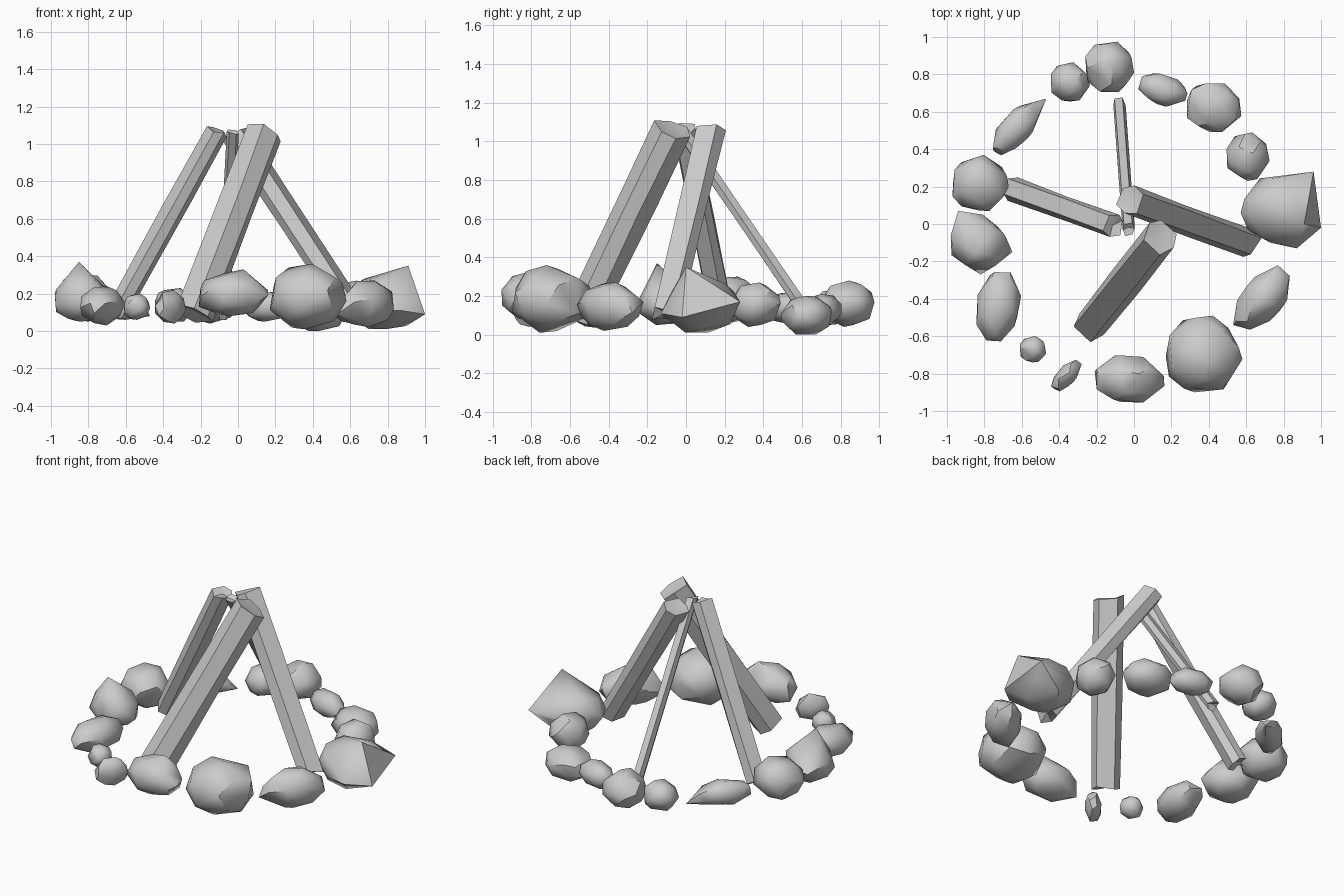
import bpy, bmesh, math, random
from mathutils import Vector

if "Cube" in bpy.data.objects:
    bpy.data.objects.remove(bpy.data.objects["Cube"])

random.seed(4)


def finish(name, bm, angle):
    bmesh.ops.recalc_face_normals(bm, faces=bm.faces[:])
    me = bpy.data.meshes.new(name)
    bm.to_mesh(me)
    bm.free()
    ob = bpy.data.objects.new(name, me)
    bpy.context.collection.objects.link(ob)
    bpy.ops.object.select_all(action='DESELECT')
    ob.select_set(True)
    bpy.context.view_layer.objects.active = ob
    bpy.ops.object.shade_smooth_by_angle(angle=math.radians(angle))


def stone(name, x, y, length, width, z0, z1, turn, corners=(), n=24):
    """Convex rock: jittered points on a sphere, fitted to its box, plus jutting corners."""
    pts = []
    for i in range(n):
        z = 1 - 2 * (i + 0.5) / n
        r, a = math.sqrt(1 - z * z), i * 2.39996
        p = Vector((r * math.cos(a), r * math.sin(a), z))
        p += Vector([random.uniform(-0.16, 0.16) for _ in range(3)])
        pts.append(p.normalized())
    lo = [min(p[k] for p in pts) for k in range(3)]
    hi = [max(p[k] for p in pts) for k in range(3)]
    size = (length, width, z1 - z0)
    c, s = math.cos(math.radians(turn)), math.sin(math.radians(turn))
    bm = bmesh.new()
    for p in pts:
        u, v, w = [((p[k] - lo[k]) / (hi[k] - lo[k]) - 0.5) * size[k] for k in range(3)]
        bm.verts.new((x + u * c - v * s, y + u * s + v * c, (z0 + z1) / 2 + w))
    for q in corners:
        bm.verts.new(q)
    bmesh.ops.convex_hull(bm, input=bm.verts[:])
    bmesh.ops.delete(bm, geom=[v for v in bm.verts if not v.link_faces], context='VERTS')
    finish(name, bm, 42)


def log(name, bottom, top, width, depth):
    """Split log: irregular six-sided prism with a slightly bent middle and sunken ends."""
    a, b = Vector(bottom), Vector(top)
    d = (b - a).normalized()
    side = d.cross(Vector((0, 0, 1))).normalized()
    up = side.cross(d)
    section = [(-0.5, -0.1), (-0.3, -0.5), (0.3, -0.5), (0.5, -0.05), (0.32, 0.5), (-0.35, 0.46)]
    bm = bmesh.new()
    rings = []
    for t in (0, 0.55, 1):
        ring = []
        for u, v in section:
            j = [random.uniform(0.92, 1.08) for _ in range(2)]
            slip = random.uniform(-0.02, 0.02) if t != 0.55 else random.uniform(-0.1, 0.1)
            ring.append(bm.verts.new(a.lerp(b, t) + side * u * width * j[0]
                                     + up * v * depth * j[1] + d * slip))
        rings.append(ring)
    for r0, r1 in zip(rings, rings[1:]):
        for i in range(6):
            k = (i + 1) % 6
            bm.faces.new((r0[i], r0[k], r1[k], r1[i]))
    for ring, mid in ((rings[0], a + d * 0.015), (rings[-1], b - d * 0.02)):
        centre = bm.verts.new(mid)
        for i in range(6):
            bm.faces.new((ring[i], ring[(i + 1) % 6], centre))
    finish(name, bm, 28)


# Leaning logs
log("front_log", (-0.23, -0.54, 0.10), (0.145, -0.07, 1.08), 0.18, 0.17)
log("left_log", (-0.65, 0.185, 0.11), (-0.105, -0.01, 1.09), 0.13, 0.10)
log("right_log", (0.61, -0.10, 0.11), (-0.02, 0.13, 1.07), 0.155, 0.12)
log("back_log", (-0.08, 0.64, 0.10), (-0.03, -0.03, 1.08), 0.065, 0.06)

# Ring of stones: centre, length, width, bottom, top, turn
ring = [
    (-0.13, 0.84, 0.26, 0.27, 0.05, 0.29, 0),
    (-0.34, 0.76, 0.21, 0.21, 0.06, 0.24, 0),
    (-0.63, 0.51, 0.34, 0.16, 0.07, 0.23, 48),
    (-0.82, 0.22, 0.30, 0.30, 0.06, 0.31, 0),
    (-0.83, -0.10, 0.30, 0.30, 0.06, 0.29, 0),
    (-0.73, -0.44, 0.38, 0.23, 0.04, 0.25, 80),
    (-0.54, -0.67, 0.14, 0.14, 0.07, 0.21, 0),
    (-0.36, -0.81, 0.20, 0.10, 0.05, 0.23, 47),
    (-0.02, -0.83, 0.37, 0.25, 0.09, 0.32, -5),
    (0.375, -0.695, 0.41, 0.41, 0.02, 0.37, 0),
    (0.69, -0.40, 0.37, 0.22, 0.03, 0.28, 50),
    (0.78, 0.08, 0.38, 0.36, 0.02, 0.31, 0),
    (0.61, 0.36, 0.23, 0.26, 0.05, 0.28, 0),
    (0.43, 0.625, 0.30, 0.27, 0.01, 0.21, -10),
    (0.155, 0.715, 0.26, 0.16, 0.06, 0.22, -18),
]
juts = {
    2: [(-0.47, 0.67, 0.09)],
    4: [(-0.85, -0.15, 0.38), (-0.94, 0.07, 0.18), (-0.65, -0.15, 0.15), (-0.82, -0.27, 0.14)],
    8: [(0.03, -0.80, 0.34), (-0.21, -0.79, 0.14)],
    10: [(0.53, -0.54, 0.10), (0.77, -0.22, 0.18)],
    11: [(0.96, 0.28, 0.18), (0.91, 0.0, 0.36), (1.0, -0.02, 0.10),
         (0.57, 0.06, 0.15), (0.87, -0.13, 0.12)],
}
for i, row in enumerate(ring):
    stone(f"stone_{i + 1}", *row, corners=juts.get(i, ()))

# Rest the whole model on the ground
drop = min((v.co.z for o in bpy.data.objects for v in o.data.vertices))
for o in bpy.data.objects:
    for v in o.data.vertices:
        v.co.z -= drop
